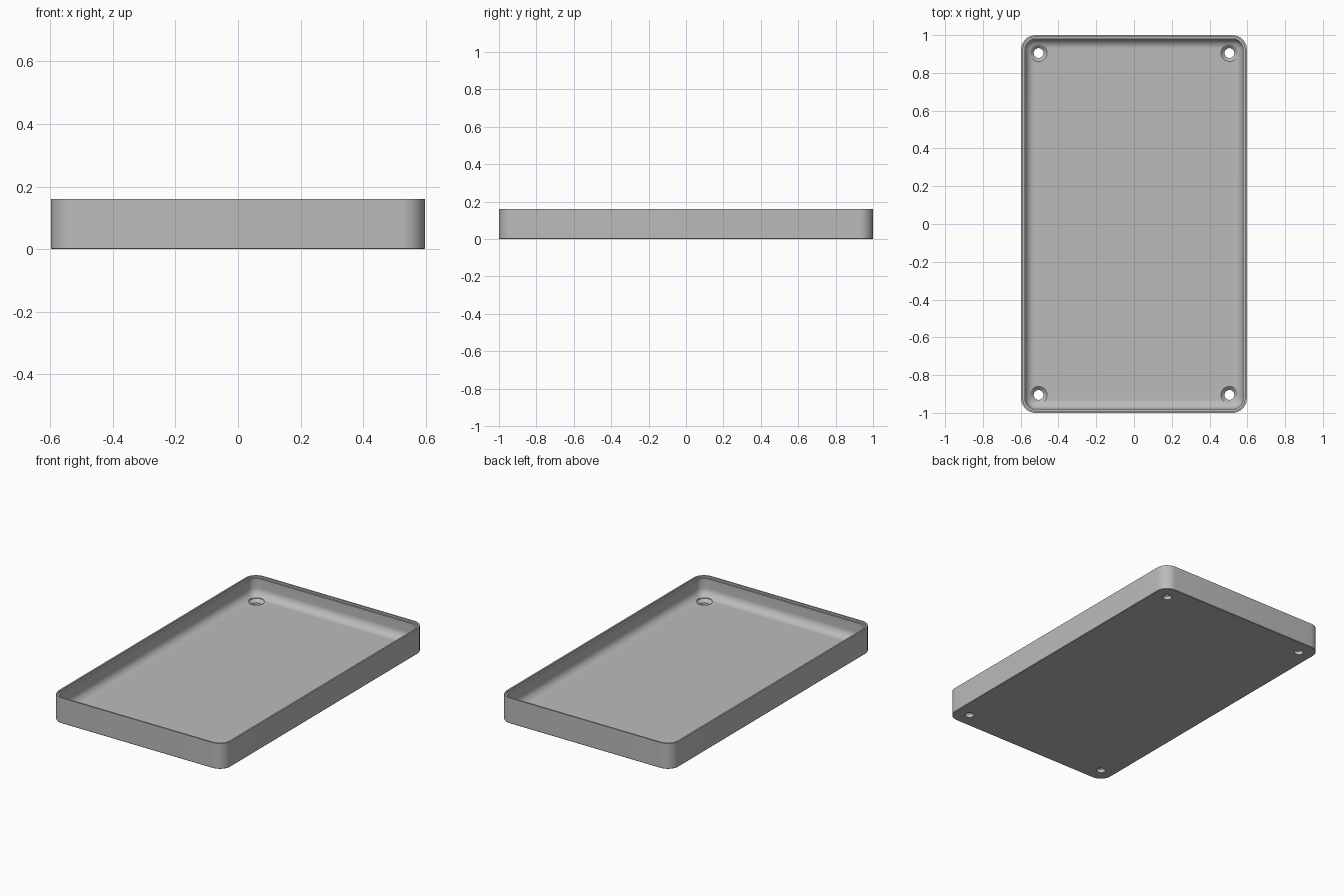
import bpy, bmesh
from math import sin, cos, pi

HALF_X, HALF_Y, HEIGHT, FLOOR = 0.597, 1.0, 0.16, 0.04
CORNER, WALL, FILLET = 0.075, 0.02, 0.05

cube = bpy.data.objects.get("Cube")
if cube:
    bpy.data.objects.remove(cube, do_unlink=True)

grey = bpy.data.materials.new("plain grey")
grey.use_nodes = True
colour = (0.5, 0.5, 0.5, 1)
grey.diffuse_color = colour
grey.node_tree.nodes["Principled BSDF"].inputs["Base Color"].default_value = colour


def loft(name, rings):
    """Skin a stack of equal closed rings and cap both ends."""
    bm = bmesh.new()
    loops = [[bm.verts.new(p) for p in ring] for ring in rings]
    n = len(loops[0])
    for a, b in zip(loops, loops[1:]):
        for i in range(n):
            j = (i + 1) % n
            bm.faces.new((a[i], a[j], b[j], b[i]))
    bm.faces.new(loops[0][::-1])
    bm.faces.new(loops[-1])
    bmesh.ops.recalc_face_normals(bm, faces=bm.faces)
    mesh = bpy.data.meshes.new(name)
    bm.to_mesh(mesh)
    bm.free()
    mesh.materials.append(grey)
    obj = bpy.data.objects.new(name, mesh)
    bpy.context.collection.objects.link(obj)
    return obj


def rounded_ring(inset, z, steps=12):
    """Rounded rectangle, moved inward from the outer wall."""
    r = max(CORNER - inset, 0.012)
    points = []
    for q, (sx, sy) in enumerate([(1, 1), (-1, 1), (-1, -1), (1, -1)]):
        for k in range(steps + 1):
            a = (q + k / steps) * pi / 2
            points.append((sx * (HALF_X - inset - r) + r * cos(a),
                           sy * (HALF_Y - inset - r) + r * sin(a), z))
    return points


# Tray shell: outer wall, stepped rim, inner wall, floor fillet
profile = [(0.003, 0), (0, 0.003), (0, HEIGHT), (WALL / 2, HEIGHT),
           (WALL / 2, HEIGHT - 0.012), (WALL, HEIGHT - 0.012)]
for k in range(11):
    a = k / 10 * pi / 2
    profile.append((WALL + FILLET * (1 - cos(a)), FLOOR + FILLET * (1 - sin(a))))
tray = loft("tray", [rounded_ring(*p) for p in profile])

# Countersunk screw holes in the four corners
hole_profile = [(0.026, -0.03), (0.026, 0.022), (0.045, FLOOR), (0.045, 0.1)]
for sx in (-1, 1):
    for sy in (-1, 1):
        cutter = loft("hole_cutter", [
            [(sx * 0.505 + r * cos(i * pi / 16), sy * 0.905 + r * sin(i * pi / 16), z)
             for i in range(32)] for r, z in hole_profile])
        cutter.hide_render = True
        bpy.context.view_layer.objects.active = tray
        mod = tray.modifiers.new("screw hole", 'BOOLEAN')
        mod.operation, mod.solver, mod.object = 'DIFFERENCE', 'EXACT', cutter
        bpy.ops.object.modifier_apply(modifier=mod.name)
        bpy.data.objects.remove(cutter, do_unlink=True)

bpy.ops.object.select_all(action='DESELECT')
tray.select_set(True)
bpy.context.view_layer.objects.active = tray
bpy.ops.object.shade_smooth_by_angle(angle=pi / 6)
